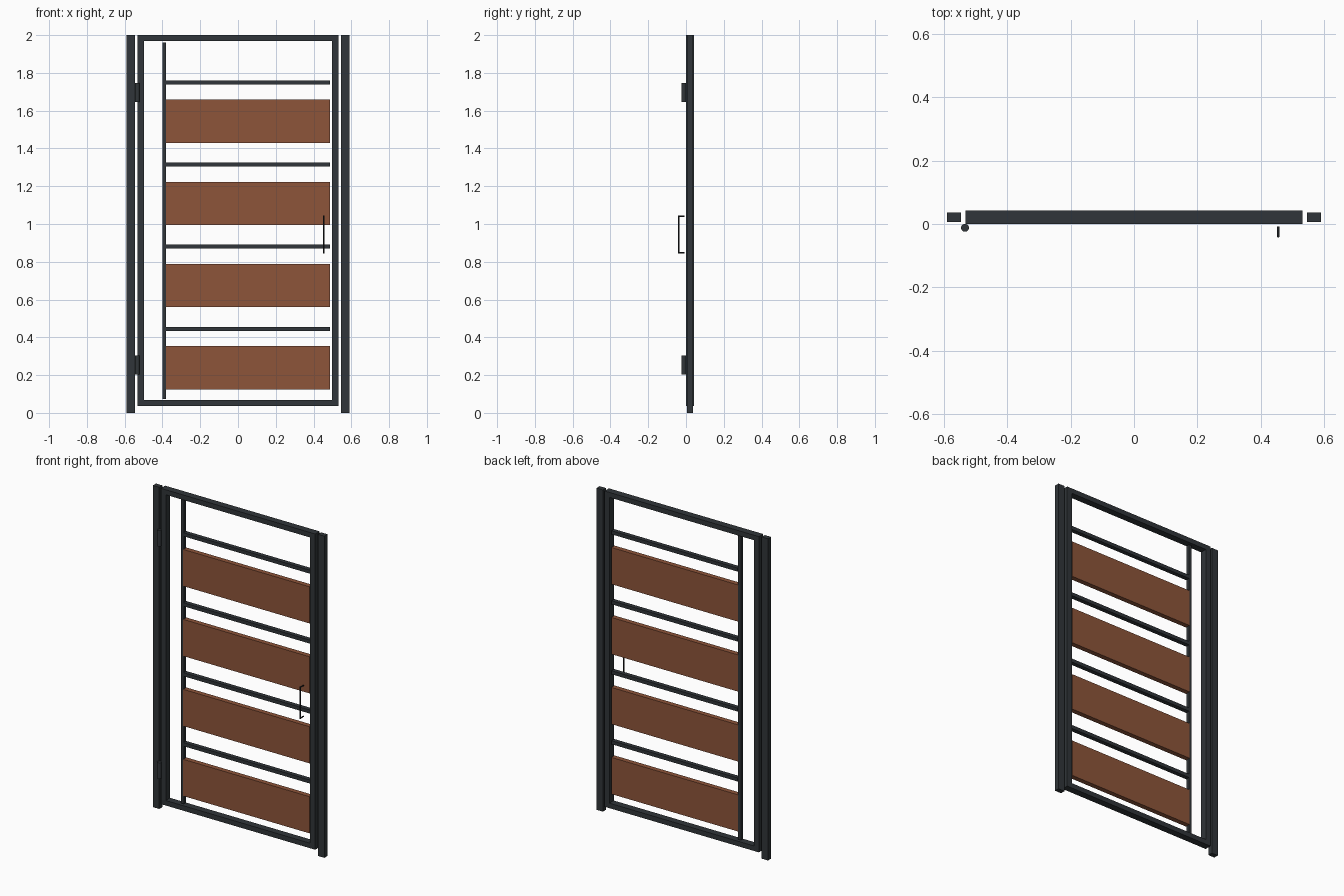
import bpy
from mathutils import Vector

if "Cube" in bpy.data.objects:
    bpy.data.objects.remove(bpy.data.objects["Cube"])


def material(name, rgb):
    m = bpy.data.materials.new(name)
    m.diffuse_color = (*rgb, 1)
    m.use_nodes = True
    m.node_tree.nodes["Principled BSDF"].inputs["Base Color"].default_value = m.diffuse_color
    return m


STEEL = material("dark_steel", (0.030, 0.036, 0.041))
BLACK = material("black_metal", (0.012, 0.014, 0.016))
WOOD = material("wood", (0.27, 0.09, 0.042))


def box(name, x, y, z, mat):
    """Box from (min, max) ranges on each axis."""
    lo, hi = Vector((x[0], y[0], z[0])), Vector((x[1], y[1], z[1]))
    bpy.ops.mesh.primitive_cube_add(size=1, location=(lo + hi) / 2)
    ob = bpy.context.object
    ob.name = name
    ob.scale = hi - lo
    bpy.ops.object.transform_apply(location=False, rotation=False, scale=True)
    ob.data.materials.append(mat)
    return ob


def rod(name, a, b, r, mat, sides=24):
    """Cylinder between two points."""
    a, b = Vector(a), Vector(b)
    bpy.ops.mesh.primitive_cylinder_add(vertices=sides, radius=r, depth=(b - a).length,
                                        location=(a + b) / 2)
    ob = bpy.context.object
    ob.name = name
    ob.rotation_euler = (b - a).to_track_quat('Z', 'Y').to_euler()
    ob.data.materials.append(mat)
    bpy.ops.object.shade_smooth_by_angle()
    return ob


FRAME_Y = (0.0, 0.043)

# Fixed posts and gate stiles on both sides
for side, s in (("left", -1), ("right", 1)):
    box(f"{side}_post", sorted((s * 0.546, s * 0.59)), (0.006, 0.037), (0, 2), STEEL)
    box(f"{side}_stile", sorted((s * 0.497, s * 0.531)), FRAME_Y, (0.037, 2), STEEL)

# Top and bottom frame rails
box("top_rail", (-0.497, 0.497), FRAME_Y, (1.969, 2), STEEL)
box("bottom_rail", (-0.497, 0.497), FRAME_Y, (0.037, 0.068), STEEL)

# Inner upright that carries the infill
box("inner_upright", (-0.40, -0.38), (0.010, 0.033), (0.074, 1.962), STEEL)

# Alternating wooden panels and slim bars
for i in range(4):
    z = 0.435 * i
    box(f"wood_panel_{i + 1}", (-0.382, 0.488), (0.006, 0.037), (0.125 + z, 0.353 + z), WOOD)
    box(f"slim_bar_{i + 1}", (-0.38, 0.488), (0.008, 0.035), (0.434 + z, 0.456 + z), STEEL)

# Hinge barrels
for name, z in (("lower_hinge", 0.203), ("upper_hinge", 1.647)):
    rod(name, (-0.533, -0.012, z), (-0.533, -0.012, z + 0.1), 0.0125, STEEL)

# Pull handle: grip with two short legs
HX, R = 0.455, 0.004
rod("handle_grip", (HX, -0.039, 0.845), (HX, -0.039, 1.045), R, BLACK, 12)
for name, z in (("handle_lower_leg", 0.849), ("handle_upper_leg", 1.041)):
    rod(name, (HX, -0.039, z), (HX, -0.008, z), R, BLACK, 12)
